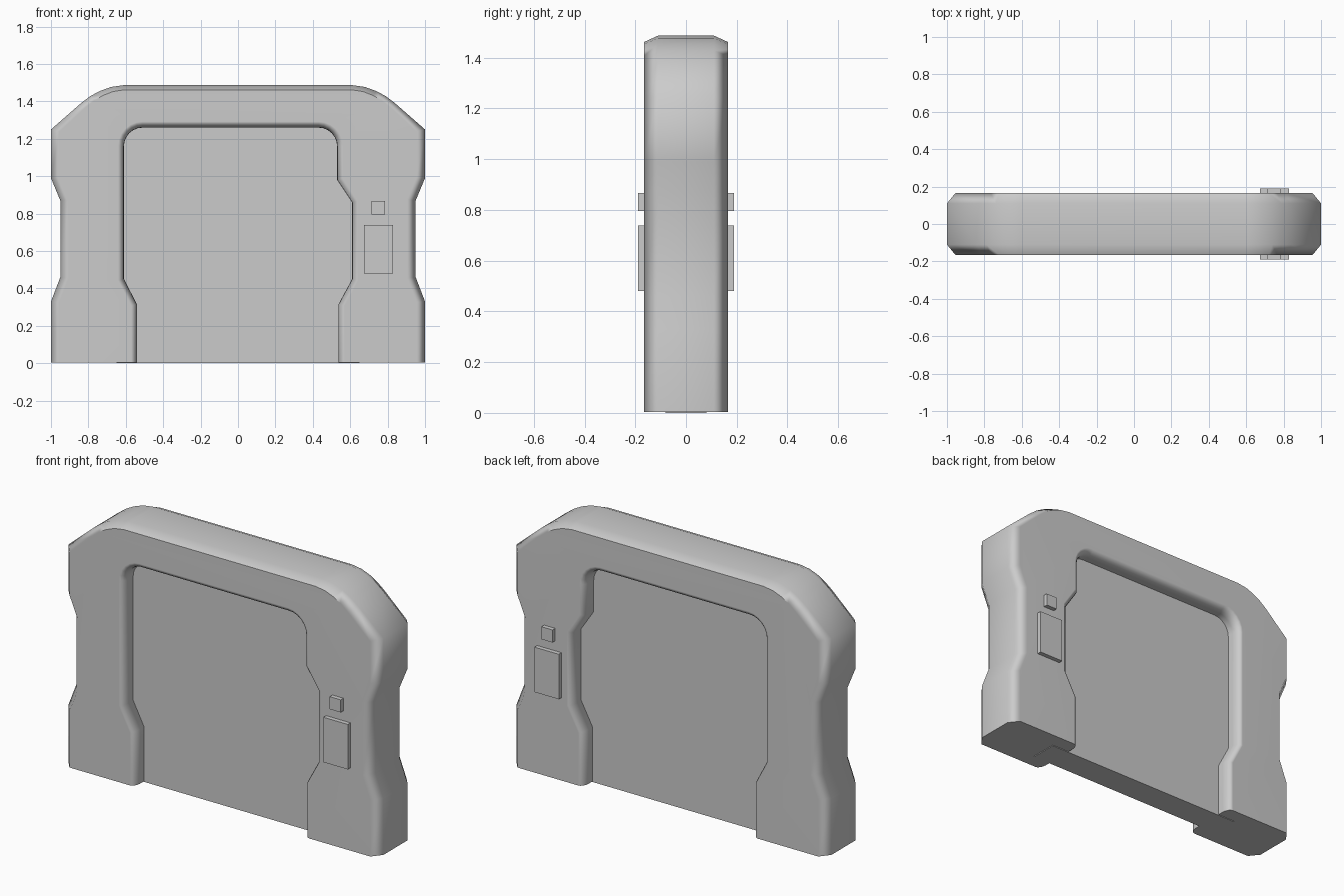
import bpy, bmesh, math
from mathutils import Vector

if "Cube" in bpy.data.objects:
    bpy.data.objects.remove(bpy.data.objects["Cube"], do_unlink=True)

grey = bpy.data.materials.new("light grey")
grey.use_nodes = True
COLOUR = (0.6, 0.6, 0.6, 1)
grey.diffuse_color = COLOUR
grey.node_tree.nodes["Principled BSDF"].inputs["Base Color"].default_value = COLOUR

HALF = 0.165   # half depth of the frame
BASE = 0.004   # legs stop just above the panel's lower edge


def add_object(name, bm):
    bmesh.ops.recalc_face_normals(bm, faces=bm.faces)
    mesh = bpy.data.meshes.new(name)
    bm.to_mesh(mesh)
    bm.free()
    mesh.materials.append(grey)
    obj = bpy.data.objects.new(name, mesh)
    bpy.context.collection.objects.link(obj)
    return obj


def add_box(name, x0, x1, y0, y1, z0, z1):
    bm = bmesh.new()
    bmesh.ops.create_cube(bm, size=1)
    for v in bm.verts:
        v.co = ((x0 + x1) / 2 + v.co.x * (x1 - x0),
                (y0 + y1) / 2 + v.co.y * (y1 - y0),
                (z0 + z1) / 2 + v.co.z * (z1 - z0))
    return add_object(name, bm)


def corner(cx, cz, r, start, end, steps=6):
    """Points of a rounded corner, angles in degrees."""
    angles = [math.radians(start + (end - start) * i / steps) for i in range(steps + 1)]
    return [(cx + r * math.cos(a), cz + r * math.sin(a)) for a in angles]


def offset(path, dx, dz):
    """Shift an open path to its left side, with mitred joints; the ends keep their height."""
    pts = [Vector(p) for p in path]
    dirs = [(b - a).normalized() for a, b in zip(pts, pts[1:])]
    result = []
    for i, p in enumerate(pts):
        a, b = dirs[max(i - 1, 0)], dirs[min(i, len(dirs) - 1)]
        na, nb = Vector((-a.y, a.x)), Vector((-b.y, b.x))
        n = (na + nb) / (1 + na.dot(nb))
        result.append((p.x + n.x * dx, p.y + n.y * dz))
    return result


# Outer outline, running up the +x side and down the -x side
side = [(1, BASE), (1, 0.33), (0.95, 0.46), (0.95, 0.87), (1, 0.99), (1, 1.25),
        (0.84, 1.39), (0.79, 1.428), (0.74, 1.455), (0.68, 1.477), (0.61, 1.487)]
outer = side + [(-x, z) for x, z in reversed(side)]

# Inner outline of the opening, same direction; the +x side has an extra notch
inner = [(0.537, BASE), (0.537, 0.315), (0.61, 0.45), (0.61, 0.86), (0.53, 0.98)]
inner += corner(0.43, 1.16, 0.1, 0, 90) + corner(-0.51, 1.16, 0.1, 90, 180)
inner += [(-0.61, 0.45), (-0.54, 0.315), (-0.54, BASE)]

# Cross-section as rows running front to back: chamfered outside, rounded inside
bm = bmesh.new()


def row(path, y):
    return [bm.verts.new((x, y, z)) for x, z in path]


chamfer = offset(outer, 0.045, 0.025)
outer_rows = [row(chamfer, -HALF), row(outer, -0.11), row(outer, 0.11), row(chamfer, HALF)]
steps = 4
front_round = []
for i in range(steps + 1):
    a = math.pi / 2 * i / steps
    d = 0.032 * (1 - math.sin(a))
    front_round.append((offset(inner, -d, -d), -0.115 - 0.05 * math.cos(a)))
inner_rows = [row(p, y) for p, y in front_round]
inner_rows += [row(p, -y) for p, y in reversed(front_round)]

for rows in (outer_rows, inner_rows):
    for r, s in zip(rows, rows[1:]):
        for i in range(len(r) - 1):
            bm.faces.new((r[i], r[i + 1], s[i + 1], s[i]))
for k in (0, -1):
    bm.faces.new(outer_rows[k] + inner_rows[k][::-1])                            # front, back
    bm.faces.new([r[k] for r in outer_rows] + [r[k] for r in inner_rows[::-1]])  # leg soles
frame = add_object("arch_frame", bm)

bpy.ops.object.select_all(action='DESELECT')
frame.select_set(True)
bpy.context.view_layer.objects.active = frame
bpy.ops.object.shade_smooth_by_angle(angle=math.radians(60))
weighted = frame.modifiers.new("flat_faces", 'WEIGHTED_NORMAL')
weighted.keep_sharp = True

# Thin panel filling the opening
add_box("door_panel", -0.65, 0.65, -0.08, 0.08, 0, 1.33)

# Control plates on the front and the back of the +x pillar
for label, sign in (("front", -1), ("back", 1)):
    y0, y1 = sorted((sign * 0.15, sign * 0.19))
    add_box(label + "_keypad", 0.675, 0.83, y0, y1, 0.48, 0.738)
    add_box(label + "_button", 0.715, 0.785, y0, y1, 0.795, 0.867)
